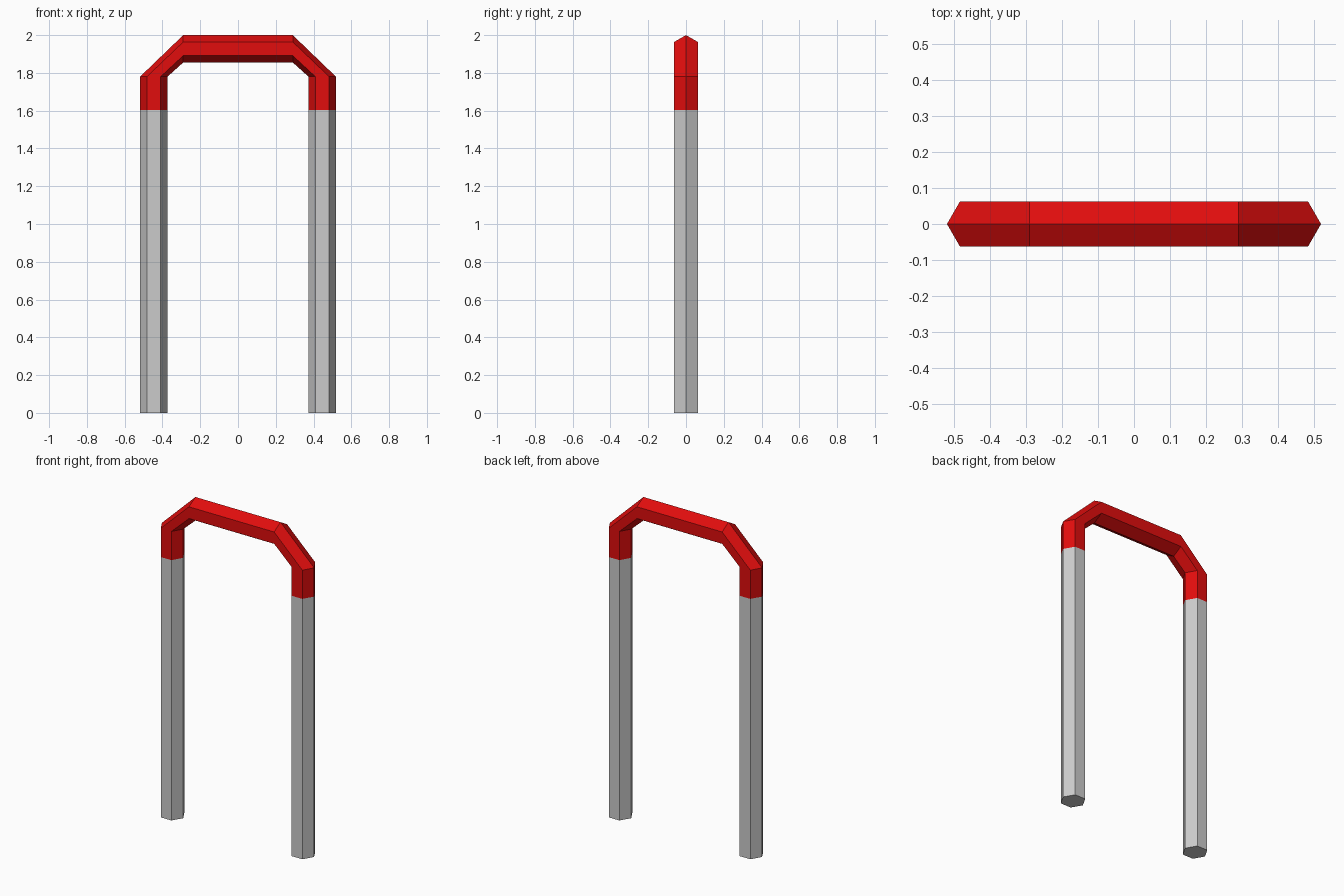
import bpy, bmesh
from math import cos, sin, radians
from mathutils import Vector

if "Cube" in bpy.data.objects:
    bpy.data.objects.remove(bpy.data.objects["Cube"])

R = 0.0725        # hexagon radius
LEG_X = 0.446     # leg centre line
BAR_Z = 2.0 - R   # top bar centre line
SPLIT_Z = 1.603   # where grey meets red
BEND_Z = 1.78     # bend starts
BEND_X = 0.29     # bend ends


def tube(name, stations, cap_start=False):
    """Bridge hexagon rings; each station is (centre x, centre z, outward x, outward z)."""
    bm = bmesh.new()
    rings = []
    for x, z, ox, oz in stations:
        ring = []
        for i in range(6):
            a = radians(60 * i)
            s = R * cos(a)
            ring.append(bm.verts.new(Vector((x + ox * s, R * sin(a), z + oz * s))))
        rings.append(ring)
    for a, b in zip(rings, rings[1:]):
        for i in range(6):
            j = (i + 1) % 6
            bm.faces.new((a[i], a[j], b[j], b[i]))
    if cap_start:
        bm.faces.new(rings[0])
    bmesh.ops.recalc_face_normals(bm, faces=bm.faces)
    # make sure the open tubes face outwards
    f = max(bm.faces, key=lambda f: f.calc_center_median().y)
    if f.normal.y < 0:
        bmesh.ops.reverse_faces(bm, faces=bm.faces)
    mesh = bpy.data.meshes.new(name)
    bm.to_mesh(mesh)
    bm.free()
    obj = bpy.data.objects.new(name, mesh)
    bpy.context.collection.objects.link(obj)
    return obj


# Grey legs
for side, label in ((-1, "left_leg"), (1, "right_leg")):
    tube(label, [(side * LEG_X, 0, side, 0), (side * LEG_X, SPLIT_Z, side, 0)], cap_start=True)

# Red bent handle: up the left leg, across, down the right leg
handle = tube("top_handle", [
    (-LEG_X, SPLIT_Z, -1, 0),
    (-LEG_X, BEND_Z, -1, 0),
    (-BEND_X, BAR_Z, 0, 1),
    (BEND_X, BAR_Z, 0, 1),
    (LEG_X, BEND_Z, 1, 0),
    (LEG_X, SPLIT_Z, 1, 0),
])
red = bpy.data.materials.new("red_paint")
red.diffuse_color = (0.75, 0.004, 0.004, 1)
red.use_nodes = True
red.node_tree.nodes["Principled BSDF"].inputs["Base Color"].default_value = red.diffuse_color
handle.data.materials.append(red)
